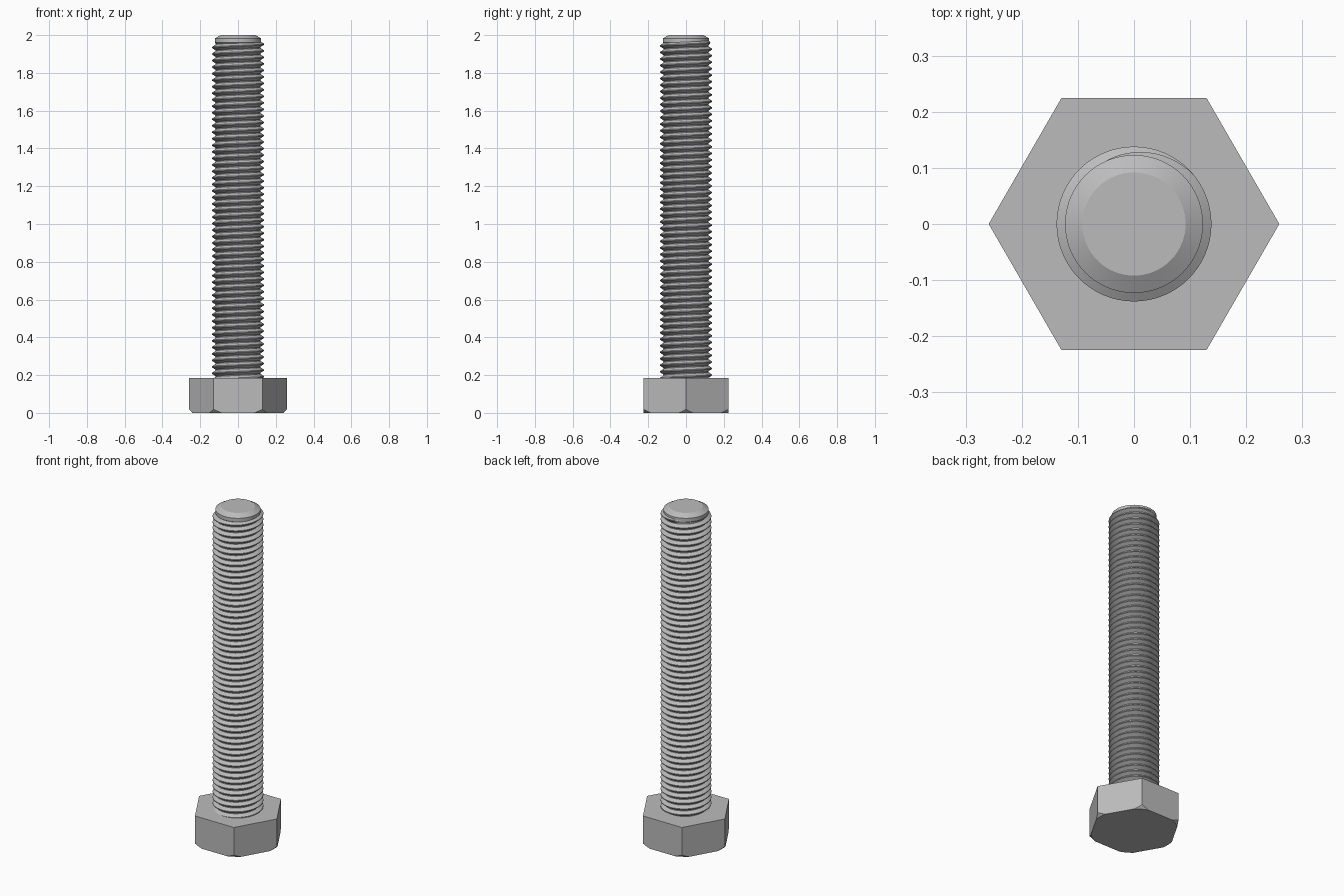
import bpy
import bmesh
from math import cos, sin, pi, radians

cube = bpy.data.objects.get("Cube")
if cube:
    bpy.data.objects.remove(cube, do_unlink=True)

steel = bpy.data.materials.new("steel_grey")
steel.use_nodes = True
GREY = (0.5, 0.5, 0.5, 1)
steel.diffuse_color = GREY
steel.node_tree.nodes["Principled BSDF"].inputs["Base Color"].default_value = GREY

HEAD_R, HEAD_H = 0.259, 0.185
ROOT, CREST, PITCH = 0.118, 0.138, 0.0345
SEGMENTS = 64


def finish(name, bm, smooth=True):
    """Turn a bmesh into a steel object, smooth except at sharp edges."""
    bmesh.ops.recalc_face_normals(bm, faces=bm.faces)
    mesh = bpy.data.meshes.new(name)
    bm.to_mesh(mesh)
    bm.free()
    mesh.materials.append(steel)
    obj = bpy.data.objects.new(name, mesh)
    bpy.context.collection.objects.link(obj)
    bpy.ops.object.select_all(action="DESELECT")
    obj.select_set(True)
    bpy.context.view_layer.objects.active = obj
    if smooth:
        bpy.ops.object.shade_smooth_by_angle(angle=radians(28))
    return obj


def lathe(name, profile, sides=SEGMENTS, smooth=True):
    """Stack rings of (radius, height) into a closed solid."""
    bm = bmesh.new()
    rings = []
    for r, z in profile:
        rings.append([bm.verts.new((r * cos(2 * pi * i / sides),
                                    r * sin(2 * pi * i / sides), z))
                      for i in range(sides)])
    for low, high in zip(rings, rings[1:]):
        for i in range(sides):
            j = (i + 1) % sides
            bm.faces.new((low[i], low[j], high[j], high[i]))
    bm.faces.new(rings[0])
    bm.faces.new(rings[-1])
    return finish(name, bm, smooth)


# Hexagonal head, its lower corners trimmed by a cone
head = lathe("hex_head", [(HEAD_R, 0), (HEAD_R, HEAD_H)], 6, False)
cutter = lathe("corner_cutter", [(0.23, -0.01), (0.275, 0.035), (0.275, 0.3)], 96, False)
cutter.hide_render = True
trim = head.modifiers.new("trim_corners", "BOOLEAN")
trim.operation = "INTERSECT"
trim.solver = "EXACT"
trim.object = cutter
bpy.context.view_layer.objects.active = head
bpy.ops.object.modifier_apply(modifier=trim.name)
bpy.data.objects.remove(cutter, do_unlink=True)

# Shank core with a chamfered tip
lathe("shank_core", [(ROOT, HEAD_H - 0.02), (ROOT, 1.955), (0.123, 1.96),
                     (0.123, 1.982), (0.092, 2.0)])

# Right-handed thread ridge that fades into the core at its upper end
START, END = HEAD_H - 0.5 * PITCH, 1.965
END_ANGLE = radians(140)
turns = (END - START) / PITCH
steps = int(turns * SEGMENTS)
fade = SEGMENTS * 0.28
bm = bmesh.new()
previous = None
for s in range(steps + 1):
    a = END_ANGLE - 2 * pi * (steps - s) / SEGMENTS
    z = END - PITCH * (steps - s) / SEGMENTS
    reach = min(1, (steps - s) / fade)
    tip = ROOT + (CREST - ROOT) * reach
    section = [(ROOT - 0.001, -0.46), (tip, -0.07), (tip, 0.07), (ROOT - 0.001, 0.46)]
    row = [bm.verts.new((r * cos(a), r * sin(a), z + k * PITCH)) for r, k in section]
    if previous:
        for i in range(4):
            j = (i + 1) % 4
            bm.faces.new((previous[i], previous[j], row[j], row[i]))
    else:
        bm.faces.new(row)
    previous = row
bm.faces.new(previous)
finish("screw_thread", bm)
